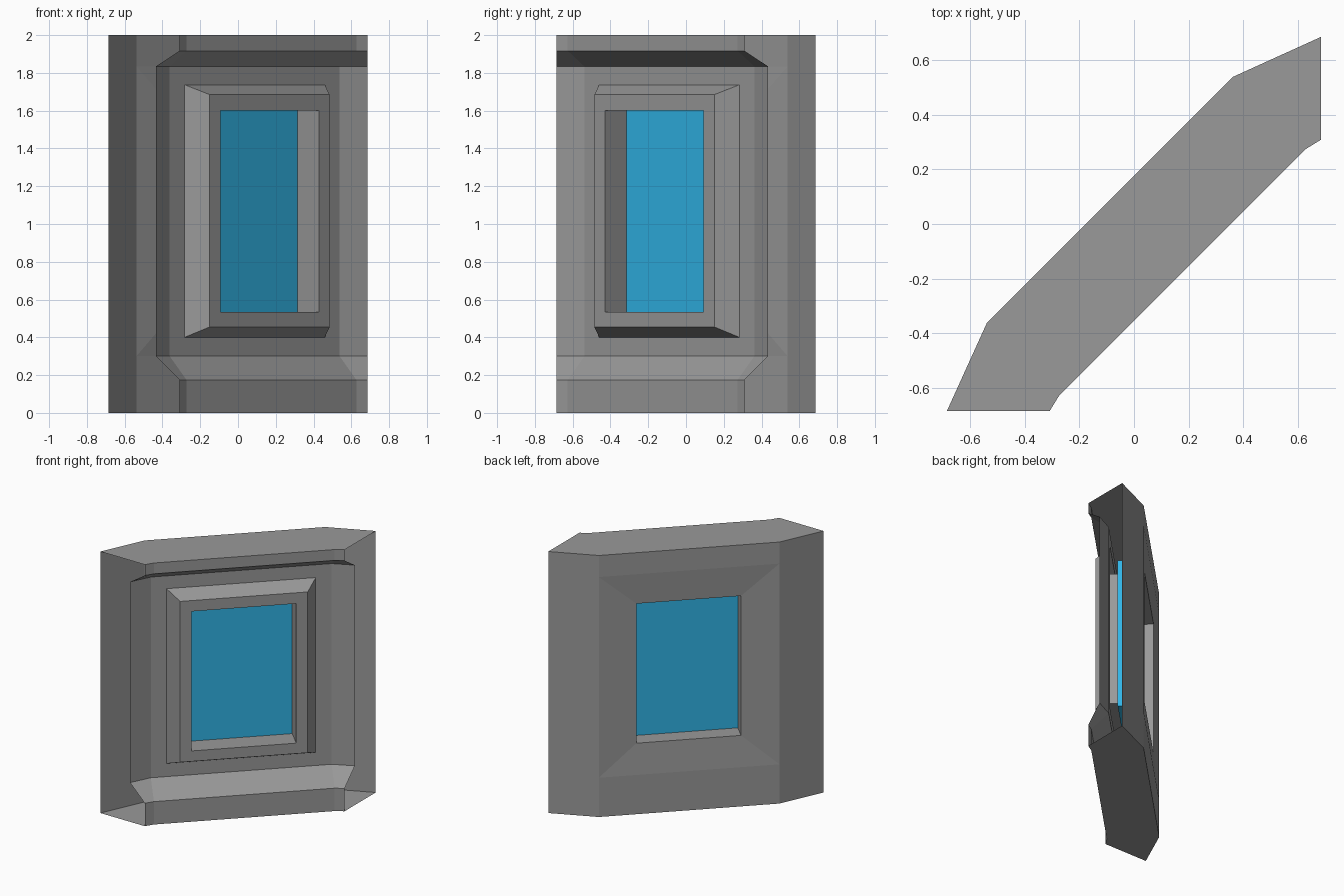
import bpy, bmesh, math

if "Cube" in bpy.data.objects:
    bpy.data.objects.remove(bpy.data.objects["Cube"])

BEND = 0.636           # where the wall starts to turn towards its neighbours
LOW, HIGH = 0.30, 1.835  # recessed field of the wall


def material(name, r, g, b):
    mat = bpy.data.materials.new(name)
    mat.diffuse_color = (r, g, b, 1)
    mat.use_nodes = True
    mat.node_tree.nodes["Principled BSDF"].inputs["Base Color"].default_value = mat.diffuse_color
    return mat


dark_grey = material("dark_grey", 0.32, 0.32, 0.32)
blue = material("blue_glass", 0.03, 0.46, 0.80)


def finish(bm, name, mat):
    """Clean the mesh, make an object and turn it to the 45 degree wall line."""
    bmesh.ops.remove_doubles(bm, verts=bm.verts, dist=1e-5)
    bmesh.ops.recalc_face_normals(bm, faces=bm.faces)
    mesh = bpy.data.meshes.new(name)
    bm.to_mesh(mesh)
    bm.free()
    mesh.materials.append(mat)
    obj = bpy.data.objects.new(name, mesh)
    obj.rotation_euler.z = math.radians(45)
    bpy.context.collection.objects.link(obj)


def bridge(bm, a, b, closed, skip=()):
    """Quads between two equally long vertex rows."""
    n = len(a)
    for i in range(n if closed else n - 1):
        if i not in skip:
            j = (i + 1) % n
            bm.faces.new((a[i], a[j], b[j], b[i]))


# Wall: section of (height, depth, end half-width, end depth), open at both ends
LIP, FIELD, BACK = (-0.25, 0.703, -0.266), (-0.125, 0.791, -0.178), (0.125, 0.969, 0.0)
section = [(0, *LIP), (0.175, *LIP), (LOW, *FIELD), (HIGH, *FIELD), (1.917, *LIP), (2, *LIP),
           (2, *BACK), (HIGH, *BACK), (LOW, *BACK), (0, *BACK)]
bm = bmesh.new()
rows = [[bm.verts.new(p) for p in ((-e, ye, z), (-BEND, y, z), (BEND, y, z), (e, ye, z))]
        for z, y, e, ye in section]
for i, row in enumerate(rows):
    # leave the window bay open in the front and back fields
    bridge(bm, row, rows[(i + 1) % len(rows)], False, skip=(1,) if i in (2, 7) else ())
finish(bm, "wall_panel", dark_grey)

# Window surround: rectangular loops from the front field, over the frame, to the back
loops = [(BEND, LOW, HIGH, -0.125), (0.525, 0.40, 1.737, -0.125), (0.449, 0.455, 1.685, -0.237),
         (0.368, 0.535, 1.602, -0.237), (0.368, 0.535, 1.602, 0.108), (BEND, LOW, HIGH, 0.125)]
bm = bmesh.new()
rings = [[bm.verts.new(p) for p in ((-w, y, lo), (w, y, lo), (w, y, hi), (-w, y, hi))]
         for w, lo, hi, y in loops]
for a, b in zip(rings, rings[1:]):
    bridge(bm, a, b, True)
finish(bm, "window_frame", dark_grey)

# Glass pane, its rim let into the frame
bm = bmesh.new()
bmesh.ops.create_cube(bm, size=1)
bmesh.ops.scale(bm, vec=(0.88, 0.06, 1.20), verts=bm.verts)
bmesh.ops.translate(bm, vec=(0, -0.048, 1.07), verts=bm.verts)
finish(bm, "window_glass", blue)
